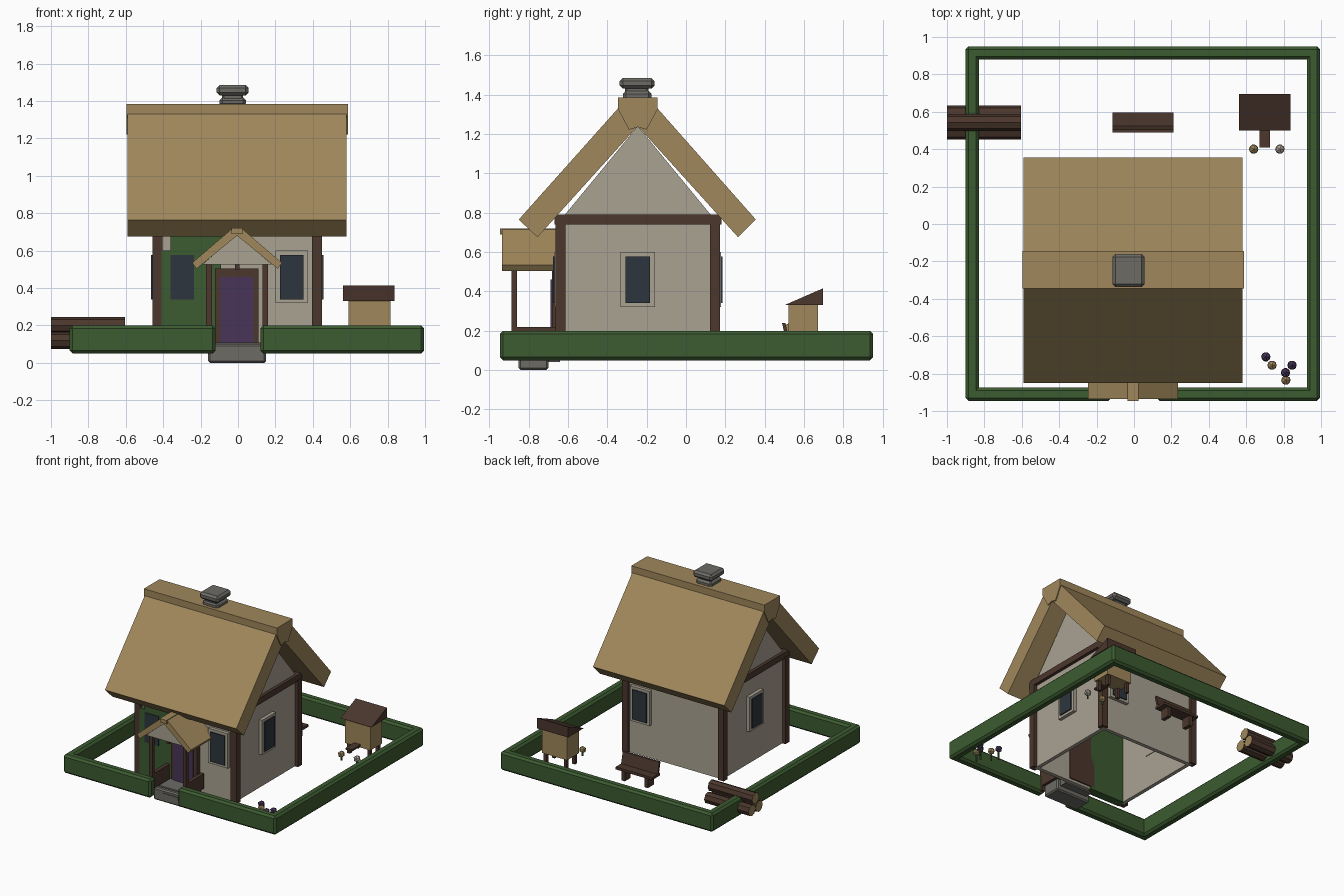
import bpy, bmesh, math
from mathutils import Vector

if "Cube" in bpy.data.objects:
    bpy.data.objects.remove(bpy.data.objects["Cube"])


def material(name, rgb):
    m = bpy.data.materials.new(name)
    m.diffuse_color = (*rgb, 1)
    m.use_nodes = True
    m.node_tree.nodes["Principled BSDF"].inputs["Base Color"].default_value = m.diffuse_color
    return m


GREEN = material("leaf green", (.045, .105, .03))
THATCH = material("thatch tan", (.35, .245, .105))
PLASTER = material("plaster", (.40, .36, .29))
WOOD = material("dark wood", (.07, .038, .026))
PURPLE = material("purple", (.065, .036, .098))
GLASS = material("dark glass", (.026, .036, .047))
STONE = material("grey stone", (.15, .145, .13))


def finish(name, bm, mat, bevel=0):
    bmesh.ops.recalc_face_normals(bm, faces=bm.faces)
    me = bpy.data.meshes.new(name)
    bm.to_mesh(me)
    bm.free()
    me.materials.append(mat)
    ob = bpy.data.objects.new(name, me)
    bpy.context.collection.objects.link(ob)
    if bevel:
        mod = ob.modifiers.new("bevel", 'BEVEL')
        mod.width, mod.segments = bevel, 1
    return ob


def box(name, x, y, z, mat, bevel=0):
    """Box from (min, max) ranges."""
    bm = bmesh.new()
    bmesh.ops.create_cube(bm, size=1)
    for v in bm.verts:
        v.co = [(a + b) / 2 + c * (b - a) for (a, b), c in zip((x, y, z), v.co)]
    return finish(name, bm, mat, bevel)


def prism(name, pts, axis, lo, hi, mat):
    """Extrude a profile along x (points are y, z) or y (points are x, z)."""
    bm = bmesh.new()
    place = (lambda p, t: (t, *p)) if axis == 'x' else (lambda p, t: (p[0], t, p[1]))
    face = bm.faces.new([bm.verts.new(place(p, lo)) for p in pts])
    ext = bmesh.ops.extrude_face_region(bm, geom=[face])
    verts = [g for g in ext['geom'] if isinstance(g, bmesh.types.BMVert)]
    bmesh.ops.translate(bm, verts=verts, vec=Vector(place((0, 0), hi - lo)))
    return finish(name, bm, mat)


CX, CY = -.004, -.245          # house centre
HX, HY = .425, .395            # half size of the walls

# hedge with a gate gap
for name, x, y in (("hedge_back", (-.9, .995), (.88, .95)),
                   ("hedge_left", (-.9, -.83), (-.945, .95)),
                   ("hedge_right", (.925, .995), (-.945, .95)),
                   ("hedge_front_left", (-.9, -.12), (-.945, -.875)),
                   ("hedge_front_right", (.12, .995), (-.945, -.875))):
    box(name, x, y, (.05, .2), GREEN, .016)

# walls, open underneath
T = .03
for s, side in ((-1, "left"), (1, "right")):
    xa, xb = sorted((CX + s * HX, CX + s * (HX - T)))
    box("wall_" + side, (xa, xb), (CY - HY, CY + HY), (.05, .77), PLASTER)
    prism("gable_" + side, [(CY - HY, .76), (CY + HY, .76), (CY, 1.24)], 'x', xa, xb, PLASTER)
    box("side_beam_" + side, sorted((CX + s * .40, CX + s * .45)), (-.668, .18), (.74, .79), WOOD)
for s, side in ((-1, "front"), (1, "back")):
    ys = sorted((CY + s * HY, CY + s * (HY - T)))
    box("wall_" + side, (CX - HX, CX + HX), ys, (.05, .77), PLASTER)
    box("beam_" + side, (CX - .45, CX + .45), sorted((CY + s * .37, CY + s * .42)), (.74, .788), WOOD)
    for t in (-1, 1):
        box("corner_post_" + side, sorted((CX + t * .40, CX + t * .453)),
            sorted((CY + s * .367, CY + s * .418)), (.05, .75), WOOD)

# thatched roof and ridge cap
prism("roof", [(-.85, .765), (-.332, 1.345), (-.158, 1.345), (.355, .765),
               (.265, .675), (CY, 1.24), (-.755, .675)], 'x', -.59, .58, THATCH)
prism("ridge_cap", [(-.345, 1.385), (-.145, 1.385), (-.145, 1.325), (-.2, 1.222),
                    (CY, 1.235), (-.29, 1.222), (-.345, 1.325)], 'x', -.597, .588, THATCH)

# chimney
box("chimney_stack", (-.085, .028), (-.31, -.19), (1.26, 1.44), STONE, .01)
box("chimney_collar", (-.1, .042), (-.32, -.175), (1.37, 1.42), STONE, .016)
box("chimney_cap", (-.115, .057), (-.337, -.16), (1.43, 1.485), STONE, .016)


def window(name, axis, c, wall, s):
    """Frame and pane on a wall; axis is the direction the wall faces."""
    for part, half, z, depth, mat in (("frame", .087, (.32, .6), .027, PLASTER),
                                      ("pane", .063, (.34, .578), .036, GLASS)):
        along, out = (c - half, c + half), sorted((wall - s * .035, wall + s * depth))
        x, y = (out, along) if axis == 'x' else (along, out)
        box(name + "_" + part, x, y, z, mat)


window("window_right", 'x', CY, CX + HX, 1)
window("window_left", 'x', CY, CX - HX, -1)
window("window_front_right", 'y', .288, CY - HY, -1)
window("window_front_left", 'y', -.297, CY - HY, -1)
window("window_back", 'y', .288, CY + HY, 1)

# ivy on the front wall
box("ivy_lower", (-.41, -.09), (-.67, -.6), (.05, .6), GREEN)
box("ivy_upper", (-.362, -.06), (-.67, -.6), (.6, .72), GREEN)

# door
box("door_frame", (-.122, .11), (-.68, -.6), (.07, .505), WOOD)
box("door", (-.094, .082), (-.688, -.67), (.107, .46), PURPLE)

# porch
prism("porch_roof", [(-.245, .535), (-.035, .715), (.025, .715), (.235, .535),
                     (.212, .503), (-.005, .68), (-.222, .503)], 'y', -.935, -.64, THATCH)
box("porch_ridge", (-.035, .025), (-.945, -.66), (.69, .72), THATCH)
prism("porch_gable", [(-.19, .527), (.18, .527), (-.005, .685)], 'y', -.9, -.88, PLASTER)
box("porch_king_post", (-.017, .007), (-.885, -.865), (.5, .54), WOOD)
for s in (-1, 1):
    xs = sorted((-.005 + s * .135, -.005 + s * .165))
    box("porch_post", xs, (-.888, -.86), (.06, .535), WOOD)
    box("porch_rail", xs, (-.87, -.66), (.1, .22), WOOD)
    box("porch_top_beam", xs, (-.888, -.66), (.505, .535), WOOD)
box("doorstep", (-.16, .15), (-.85, -.7), (0, .1), STONE, .01)
box("upper_step", (-.13, .12), (-.82, -.64), (.04, .11), STONE)
box("step_plate", (-.075, .065), (-.856, -.848), (.05, .075), STONE)

# bench behind the house
box("bench_seat", (-.115, .21), (.495, .595), (.13, .15), WOOD)
prism("bench_back", [(.488, .24), (.505, .24), (.525, .15), (.508, .15)], 'x', -.115, .21, WOOD)
for x in (-.07, .135):
    box("bench_leg", (x, x + .03), (.51, .585), (.05, .13), WOOD)

# hutch with sloping lid
box("hutch_box", (.59, .815), (.52, .67), (.13, .33), THATCH)
prism("hutch_lid", [(.5, .33), (.695, .33), (.695, .415)], 'x', .562, .838, WOOD)
box("landing_board", (.672, .728), (.41, .53), (.14, .155), WOOD)
for x in (.6, .78):
    for y in (.53, .635):
        box("hutch_leg", (x, x + .025), (y, y + .025), (.05, .13), WOOD)

# flowers
for x, y, z, mat in ((.64, .4, .1, THATCH), (.78, .4, .1, PLASTER),
                     (.705, -.71, .14, PURPLE), (.845, -.755, .14, PURPLE),
                     (.81, -.795, .14, PURPLE), (.738, -.755, .13, THATCH),
                     (.812, -.835, .13, THATCH)):
    bm = bmesh.new()
    bmesh.ops.create_icosphere(bm, subdivisions=1, radius=.028)
    bmesh.ops.translate(bm, verts=bm.verts, vec=(x, y, z))
    finish("flower_head", bm, mat)
    box("flower_stem", (x - .005, x + .005), (y - .005, y + .005), (.05, z), GREEN)

# log pile with pale cut ends
for y, z in ((.498, .12), (.588, .12), (.543, .201)):
    bm = bmesh.new()
    bmesh.ops.create_cone(bm, cap_ends=True, segments=8, radius1=.045, radius2=.045, depth=.395)
    for v in bm.verts:
        v.co = (-.8025 + v.co.z, y + v.co.y, z + v.co.x)
    log = finish("log", bm, WOOD)
    log.data.materials.append(THATCH)
    for p in log.data.polygons:
        p.material_index = int(abs(p.normal.x) > .9)
